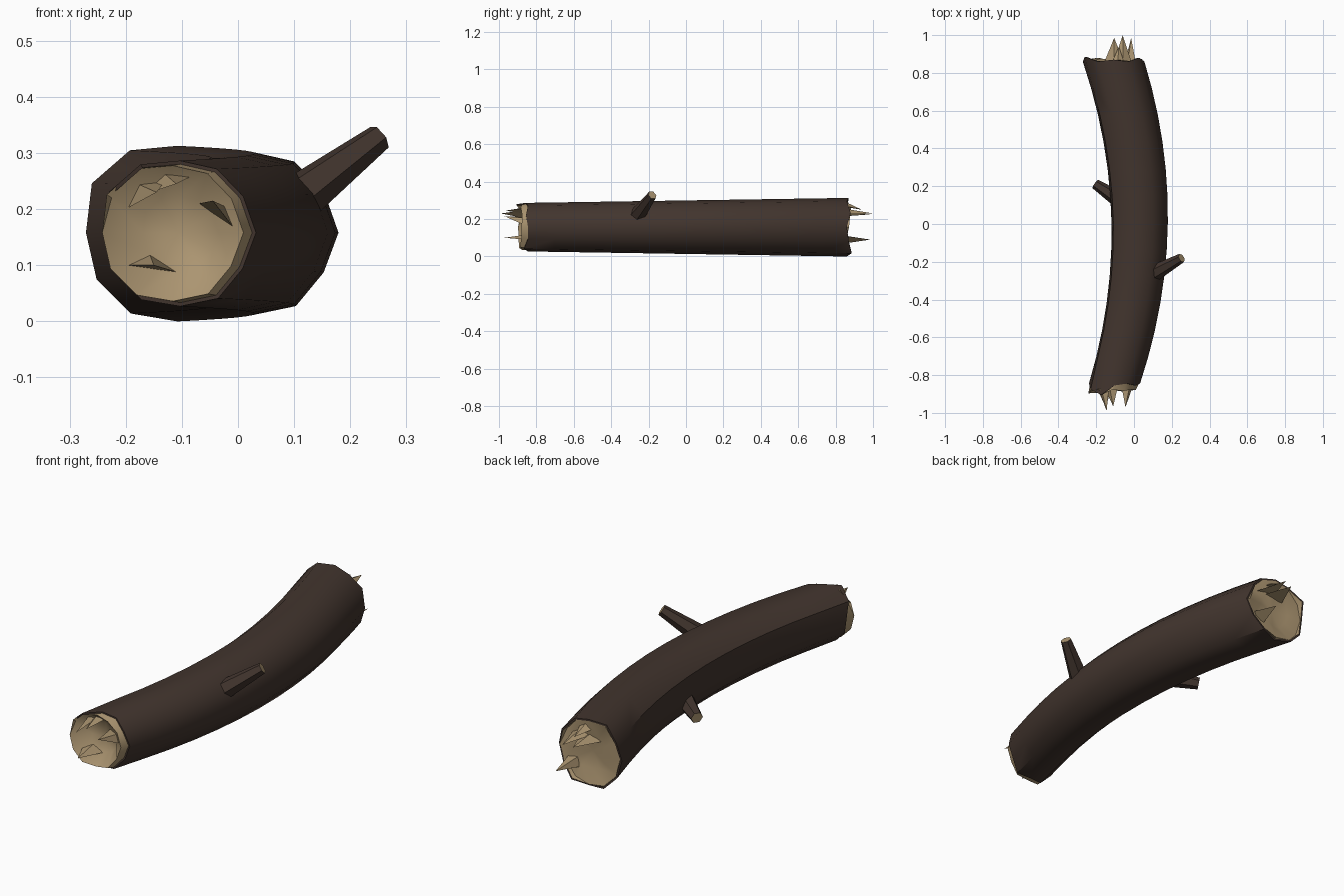
import bpy, bmesh, math, random
from mathutils import Vector

random.seed(4)
cube = bpy.data.objects.get("Cube")
if cube:
    bpy.data.objects.remove(cube, do_unlink=True)


def material(name, rgb):
    m = bpy.data.materials.new(name)
    m.use_nodes = True
    m.diffuse_color = (*rgb, 1)
    m.node_tree.nodes["Principled BSDF"].inputs["Base Color"].default_value = (*rgb, 1)
    return m


BARK = material("dark bark", (0.054, 0.035, 0.027))
WOOD = material("pale wood", (0.41, 0.30, 0.165))


def finish(bm, name, mats, smooth=False):
    bmesh.ops.recalc_face_normals(bm, faces=bm.faces)
    mesh = bpy.data.meshes.new(name)
    bm.to_mesh(mesh)
    bm.free()
    obj = bpy.data.objects.new(name, mesh)
    bpy.context.collection.objects.link(obj)
    for m in mats:
        mesh.materials.append(m)
    if smooth:
        bpy.ops.object.select_all(action='DESELECT')
        obj.select_set(True)
        bpy.context.view_layer.objects.active = obj
        bpy.ops.object.shade_smooth_by_angle(angle=math.radians(40))
    return obj


def bridge(bm, a, b, mat=0):
    n = len(a)
    for i in range(n):
        j = (i + 1) % n
        bm.faces.new((a[i], a[j], b[j], b[i])).material_index = mat


# Slightly irregular twelve-sided cross-section of the log
SIDES = 12
UNEVEN = [1, .96, .97, .95, 1.04, 1.08, 1, 1.02, 1.02, .97, 1, .95]


def log_ring(bm, y, scale=1.0, offsets=None):
    cx = 0.03 - 0.138 * (y / 0.86) ** 2
    radius = (0.149 + 0.014 * y / 0.86) * scale
    verts = []
    for i, k in enumerate(UNEVEN):
        a = math.tau * i / SIDES
        dy = offsets[i] if offsets else 0
        verts.append(bm.verts.new((cx + radius * k * math.cos(a), y + dy,
                                   0.158 + radius * k * math.sin(a))))
    return verts


# Log: bent bark tube, ragged lips and hollowed broken wood at both ends
bm = bmesh.new()
front_lip = [0, -.01, 0, -.01, -.06, -.03, 0, -.01, -.02, 0, -.02, 0]
back_lip = [0, .02, 0, .01, 0, .025, 0, .01, .02, 0, .025, .01]
rows = 12
ys = [-0.845 + 1.705 * i / rows for i in range(rows + 1)]
rings = []
for i, y in enumerate(ys):
    lip = front_lip if i == 0 else back_lip if i == rows else None
    rings.append(log_ring(bm, y, 1, lip))
for a, b in zip(rings, rings[1:]):
    bridge(bm, a, b)
for ring, y, side, lip, rise in ((rings[0], ys[0], -1, front_lip, 0.04),
                                 (rings[-1], ys[-1], 1, back_lip, 0.0)):
    inner = log_ring(bm, y, 0.95, lip)
    rim = log_ring(bm, y + side * rise, 0.935,
                   [side * random.uniform(-.012, .015) for _ in range(SIDES)])
    middle = log_ring(bm, y - side * 0.005, 0.5,
                      [random.uniform(-.012, .012) for _ in range(SIDES)])
    bridge(bm, ring, inner)
    bridge(bm, inner, rim, 1)
    bridge(bm, rim, middle, 1)
    centre = bm.verts.new((-0.107, y - side * 0.02, 0.158))
    for i in range(SIDES):
        bm.faces.new((middle[i], middle[(i + 1) % SIDES], centre)).material_index = 1
finish(bm, "log", (BARK, WOOD), smooth=True)


# Snapped side branches: tapered six-sided stubs with a pale cut end
def branch(name, base, tip, r_base, r_tip):
    base, tip = Vector(base), Vector(tip)
    turn = (tip - base).to_track_quat('Z', 'Y')
    bm = bmesh.new()
    ends = []
    for p, r in ((base, r_base), (tip, r_tip)):
        ends.append([bm.verts.new(p + turn @ Vector((r * math.cos(a), r * math.sin(a), 0)))
                     for a in (math.tau * i / 6 for i in range(6))])
    bridge(bm, *ends)
    bm.faces.new(ends[0])
    bm.faces.new(ends[1]).material_index = 1
    finish(bm, name, (BARK, WOOD))


branch("left_branch", (0.09, -0.27, 0.205), (0.252, -0.18, 0.328), 0.046, 0.025)
branch("right_branch", (-0.06, 0.115, 0.125), (-0.205, 0.212, 0.095), 0.046, 0.027)


# Splinters: thin three-sided spikes standing on the broken ends
def splinter(name, a, b, tip, y):
    a, b = Vector((a[0], y, a[1])), Vector((b[0], y, b[1]))
    along = (b - a).normalized()
    third = (a + b) / 2 + 0.025 * along.cross(Vector((0, 1, 0)))
    bm = bmesh.new()
    base = [bm.verts.new(p) for p in (a, b, third)]
    top = bm.verts.new(tip)
    bm.faces.new(base)
    for i in range(3):
        bm.faces.new((base[i], base[(i + 1) % 3], top))
    finish(bm, name, (WOOD,))


front = [((-.20, .20), (-.13, .25), (-.145, -.99, .23)),
         ((-.17, .225), (-.08, .26), (-.11, -.965, .245)),
         ((-.07, .21), (0, .157), (-.045, -.97, .215)),
         ((-.21, .1), (-.11, .088), (-.15, -.97, .1))]
back = [((-.16, .215), (-.05, .22), (-.105, .985, .225)),
        ((-.11, .235), (-.01, .225), (-.06, 1.0, .23)),
        ((-.12, .265), (-.05, .27), (-.08, .94, .25)),
        ((-.05, .07), (.01, .11), (-.015, .985, .09))]
for label, group, y in (("front", front, -0.84), ("back", back, 0.85)):
    for i, (a, b, tip) in enumerate(group):
        splinter(f"{label}_splinter_{i + 1}", a, b, tip, y)
